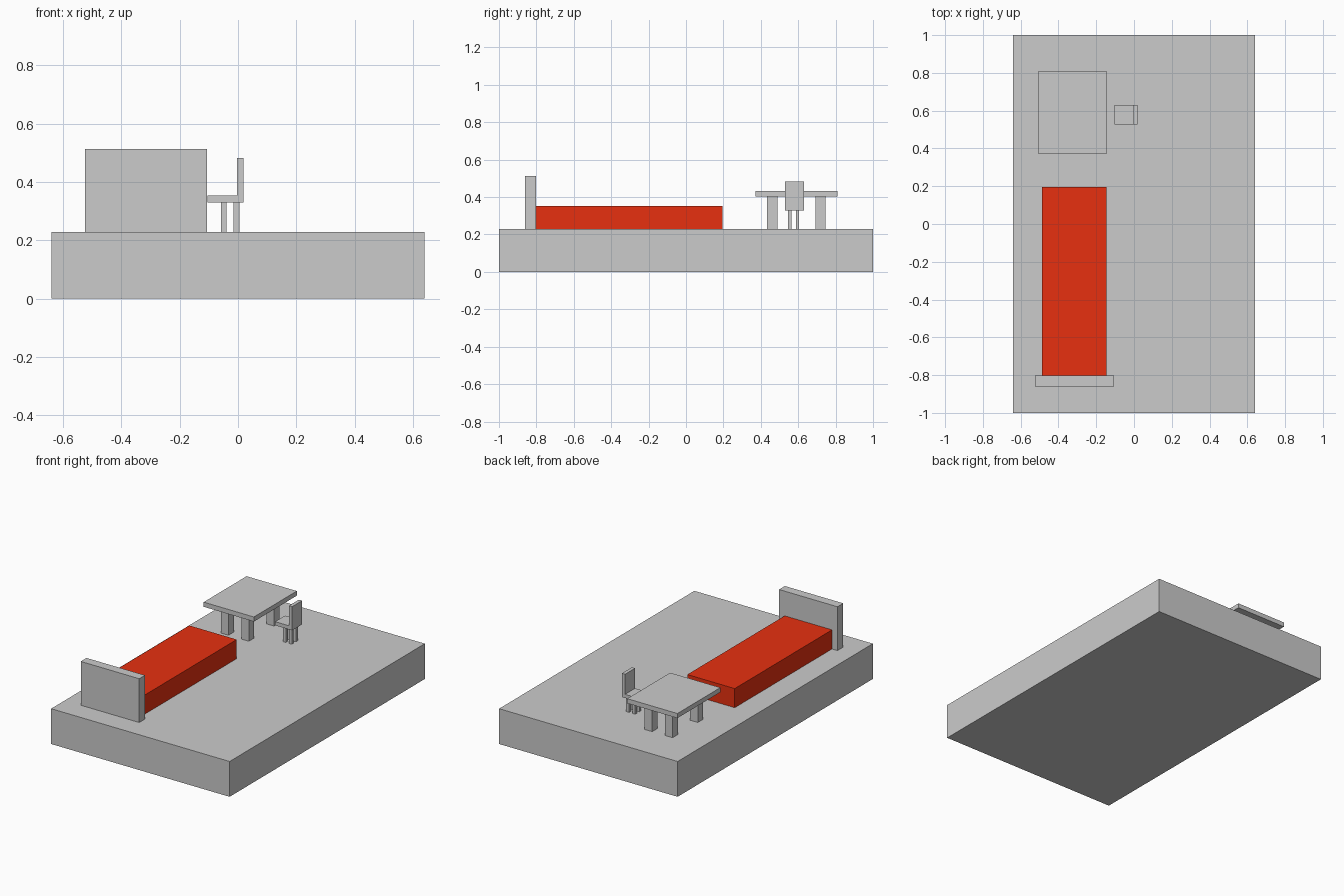
import bpy

if "Cube" in bpy.data.objects:
    bpy.data.objects.remove(bpy.data.objects["Cube"])


def box(name, x, y, z, mat=None):
    """Box from (min, max) ranges on each axis."""
    bpy.ops.mesh.primitive_cube_add(
        size=1, location=[(a + b) / 2 for a, b in (x, y, z)])
    ob = bpy.context.object
    ob.name = name
    ob.scale = [b - a for a, b in (x, y, z)]
    bpy.ops.object.transform_apply(location=False, rotation=False, scale=True)
    if mat:
        ob.data.materials.append(mat)
    return ob


def legs(name, centre, spread, size, z):
    """Four legs placed symmetrically about a centre point."""
    for sx, xn in ((-1, "left"), (1, "right")):
        for sy, yn in ((-1, "front"), (1, "back")):
            cx = centre[0] + sx * spread[0]
            cy = centre[1] + sy * spread[1]
            box(f"{name}_{yn}_{xn}_leg",
                (cx - size[0] / 2, cx + size[0] / 2),
                (cy - size[1] / 2, cy + size[1] / 2), z)


FLOOR = 0.229

red = bpy.data.materials.new("red_bedding")
red.diffuse_color = (0.8, 0.03, 0.005, 1)
red.use_nodes = True
red.node_tree.nodes["Principled BSDF"].inputs["Base Color"].default_value = red.diffuse_color

# Floor slab
box("floor_slab", (-0.64, 0.64), (-1, 1), (0, FLOOR))

# Bed
box("headboard", (-0.525, -0.106), (-0.861, -0.802), (FLOOR, 0.513))
box("mattress", (-0.486, -0.146), (-0.802, 0.195), (FLOOR, 0.353), red)

# Table
box("table_top", (-0.506, -0.146), (0.371, 0.811), (0.402, 0.432))
legs("table", (-0.326, 0.59), (0.073, 0.129), (0.054, 0.054), (FLOOR, 0.402))

# Chair, facing the table
box("chair_seat", (-0.104, -0.004), (0.528, 0.63), (0.329, 0.353))
box("chair_back", (-0.004, 0.019), (0.528, 0.63), (0.329, 0.483))
legs("chair", (-0.027, 0.575), (0.022, 0.021), (0.02, 0.018), (FLOOR, 0.329))
